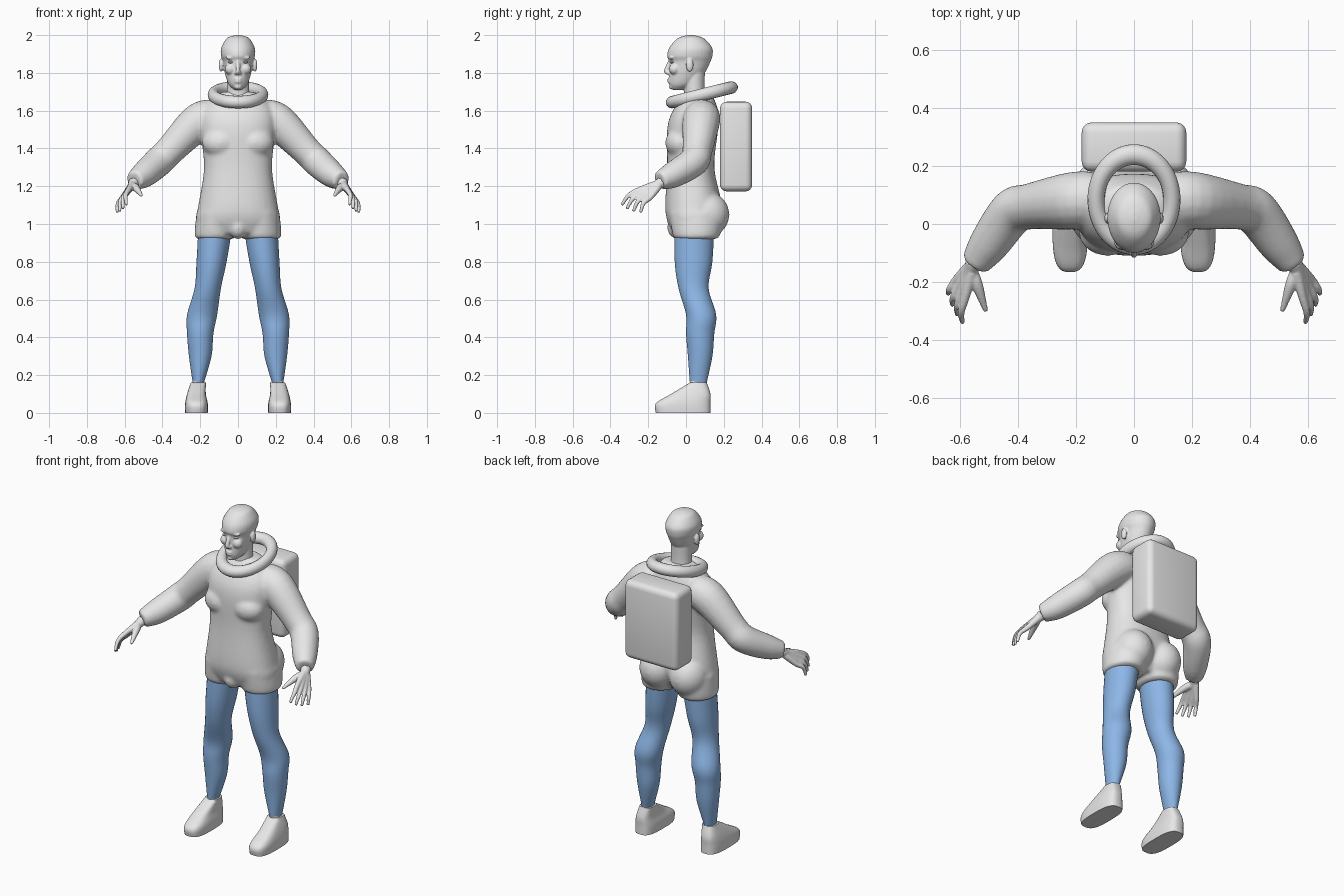
import bpy, bmesh, math
from mathutils import Vector, Matrix

if "Cube" in bpy.data.objects:
    bpy.data.objects.remove(bpy.data.objects["Cube"])


def material(name, red, green, blue):
    mat = bpy.data.materials.new(name)
    mat.use_nodes = True
    mat.diffuse_color = (red, green, blue, 1)
    shader = mat.node_tree.nodes["Principled BSDF"]
    shader.inputs["Base Color"].default_value = mat.diffuse_color
    return mat


GREY = material("light grey", .8, .8, .8)
BLUE = material("trouser blue", .3, .53, .9)
EYE = material("eye pale blue", .6, .7, .8)


def curve_rows(rows, steps=5):
    """Catmull-Rom interpolation through the key rows."""
    rows = [Vector(row) for row in rows]
    padded = [rows[0]] + rows + [rows[-1]]
    result = []
    for before, start, end, after in zip(padded, padded[1:], padded[2:], padded[3:]):
        leave, arrive = (end - before) / 2, (after - start) / 2
        for step in range(steps):
            t = step / steps
            blend = t * t * (3 - 2 * t)
            result.append(start.lerp(end, blend) + leave * t * (1 - t) ** 2 - arrive * t * t * (1 - t))
    return result + [rows[-1]]


def skin(bm, rings):
    """Bridge the rings and close both ends."""
    loops = [[bm.verts.new(point) for point in ring] for ring in rings]
    count = len(loops[0])
    faces = [bm.faces.new(loops[0]), bm.faces.new(loops[-1])]
    for low, high in zip(loops, loops[1:]):
        for i in range(count):
            j = (i + 1) % count
            faces.append(bm.faces.new((low[i], low[j], high[j], high[i])))
    bmesh.ops.recalc_face_normals(bm, faces=faces)


def rounded(value, power):
    return math.copysign(abs(value) ** (2 / power), value)


def loft(bm, rows, power=2, count=32):
    """Upright body: rows of (z, half width, front y, back y, optional x)."""
    rings = []
    for z, half, front, back, *offset in curve_rows(rows):
        x, y, depth = sum(offset), (front + back) / 2, (back - front) / 2
        angles = [math.tau * (i + .5) / count for i in range(count)]
        rings.append([(x + half * rounded(math.cos(a), power),
                       y + depth * rounded(math.sin(a), power), z) for a in angles])
    skin(bm, rings)


def tube(bm, rows, count=16):
    """Limb along a path: rows of (x, y, z, radius)."""
    rows = curve_rows(rows)
    rings = []
    for i, row in enumerate(rows):
        ahead, behind = rows[min(i + 1, len(rows) - 1)], rows[max(i - 1, 0)]
        tangent = (ahead - behind).xyz.normalized()
        side = tangent.cross(Vector((1, -1, 1))).normalized()
        angles = [math.tau * k / count for k in range(count)]
        rings.append([row.xyz + Matrix.Rotation(a, 3, tangent) @ side * row.w for a in angles])
    skin(bm, rings)


def blob(bm, centre, size):
    matrix = Matrix.Translation(centre) @ Matrix.Diagonal((*size, 1))
    bmesh.ops.create_uvsphere(bm, u_segments=24, v_segments=16, radius=1, matrix=matrix)


def mirror(bm, keep=True):
    geom = bm.verts[:] + bm.edges[:] + bm.faces[:]
    if keep:
        geom = bmesh.ops.duplicate(bm, geom=geom)["geom"]
    verts = [item for item in geom if isinstance(item, bmesh.types.BMVert)]
    faces = [item for item in geom if isinstance(item, bmesh.types.BMFace)]
    bmesh.ops.scale(bm, vec=(-1, 1, 1), verts=verts)
    bmesh.ops.reverse_faces(bm, faces=faces)


def finish(name, bm, mat, voxel=0, relax=3, angle=60):
    mesh = bpy.data.meshes.new(name)
    bm.to_mesh(mesh)
    mesh.materials.append(mat)
    part = bpy.data.objects.new(name, mesh)
    bpy.context.collection.objects.link(part)
    bpy.ops.object.select_all(action="DESELECT")
    part.select_set(True)
    bpy.context.view_layer.objects.active = part
    bpy.ops.object.shade_smooth_by_angle(angle=math.radians(angle))
    if voxel:  # fuse overlapping volumes into one skin
        fuse = part.modifiers.new("Fuse", "REMESH")
        fuse.mode, fuse.voxel_size, fuse.use_smooth_shade = "VOXEL", voxel, True
        smooth = part.modifiers.new("Relax", "SMOOTH")
        smooth.iterations = relax


def pair(name, bm, mat, **options):
    finish("left_" + name, bm, mat, **options)
    mirror(bm, keep=False)
    finish("right_" + name, bm, mat, **options)


# Suit: sleeve, leg cuff, seat and chest mirrored, then the trunk
suit = bmesh.new()
tube(suit, [(.12, .09, 1.57, .09), (.21, .08, 1.54, .1), (.36, .06, 1.39, .08),
            (.42, .04, 1.33, .08), (.5, -.07, 1.26, .07), (.55, -.14, 1.23, .05)])
loft(suit, [(.92, .09, -.05, .15, .12), (.94, .11, -.07, .18, .12), (1.06, .11, -.09, .2, .11)])
blob(suit, (.1, .11, 1.05), (.11, .12, .12))
blob(suit, (.09, -.03, 1.43), (.1, .08, .08))
mirror(suit)
loft(suit, [(.95, .17, -.07, .13), (1.02, .22, -.1, .17), (1.1, .21, -.11, .19),
            (1.3, .18, -.1, .15), (1.5, .2, -.1, .17), (1.6, .19, -.07, .17),
            (1.68, .12, -.01, .14), (1.7, .08, 0, .12)], power=2.3)
blob(suit, (0, -.04, .98), (.05, .06, .06))
finish("suit", suit, GREY, voxel=.01, relax=8)

# Trouser legs
leg = bmesh.new()
loft(leg, [(.16, .03, .02, .11, .21), (.3, .06, .01, .14, .2), (.42, .07, 0, .15, .2),
           (.52, .08, 0, .16, .19), (.66, .07, -.04, .12, .16), (.8, .08, -.06, .14, .14),
           (.98, .09, -.06, .15, .12)])
pair("trouser_leg", leg, BLUE)

# Ankles and shoes
ankle = bmesh.new()
loft(ankle, [(.1, .03, .02, .1, .21), (.18, .03, .02, .1, .21)])
pair("ankle", ankle, GREY)
shoe = bmesh.new()
loft(shoe, [(0, .06, -.16, .13, .22), (.05, .06, -.16, .13, .22),
            (.1, .05, -.08, .13, .22), (.16, .04, .02, .11, .21)], power=3)
pair("shoe", shoe, GREY, angle=35)

# Hands: wrist, palm and fingers fanned between little finger and index, then the thumb
hand = bmesh.new()
wrist = Vector((.55, -.13, 1.22))
tube(hand, [(*wrist, .03), (.57, -.18, 1.19, .02)])
for finger in range(4):
    share = finger / 3
    knuckle = Vector((.61, -.19, 1.14)).lerp(Vector((.58, -.25, 1.18)), share)
    tip = Vector((.64, -.24, 1.06)).lerp(Vector((.59, -.34, 1.1)), share)
    tip += (tip - knuckle) * .1 * math.sin(math.pi * share)
    bend = knuckle.lerp(tip, .5) + Vector((.01, -.01, .01))
    tube(hand, [(*wrist.lerp(knuckle, .3), .02), (*knuckle, .015), (*bend, .012), (*tip, .008)])
tube(hand, [(.56, -.16, 1.2, .02), (.54, -.21, 1.19, .02), (.51, -.3, 1.15, .008)])
pair("hand", hand, GREY, voxel=.005)

# Head: ear, cheek, brow and nostril mirrored, then skull, neck, nose, mouth and chin
head = bmesh.new()
blob(head, (.09, .02, 1.84), (.012, .02, .035))
blob(head, (.04, -.06, 1.82), (.03, .03, .03))
blob(head, (.035, -.075, 1.88), (.03, .015, .01))
blob(head, (.01, -.095, 1.8), (.01, .01, .01))
mirror(head)
loft(head, [(1.71, .02, -.07, -.02), (1.74, .05, -.09, .05), (1.8, .07, -.09, .1),
            (1.86, .08, -.09, .13), (1.89, .09, -.1, .14), (1.93, .09, -.09, .14),
            (1.97, .07, -.06, .11), (1.99, .05, -.03, .08), (2, .01, .01, .04)])
loft(head, [(1.63, .07, -.01, .12), (1.7, .06, -.01, .1), (1.8, .06, -.01, .1)])
tube(head, [(0, -.08, 1.87, .01), (0, -.105, 1.81, .012), (0, -.09, 1.8, .01)])
for height in (1.753, 1.766):
    blob(head, (0, -.088, height), (.022, .011, .006))
blob(head, (0, -.075, 1.725), (.02, .015, .012))
finish("head", head, GREY, voxel=.005)

eye = bmesh.new()
blob(eye, (.037, -.072, 1.857), (.015, .012, .007))
pair("eye", eye, EYE)

# Collar ring, tipped down towards the chest
bpy.ops.mesh.primitive_torus_add(major_segments=48, minor_segments=16, major_radius=.145,
                                 minor_radius=.033, location=(0, .084, 1.684),
                                 rotation=(math.radians(14), 0, 0))
collar = bpy.context.object
collar.name = "collar_ring"
collar.scale = (.9, 1.1, 1)
collar.data.materials.append(GREY)
bpy.ops.object.shade_smooth_by_angle()

# Backpack
pack = bmesh.new()
box = Matrix.Translation((0, .265, 1.41)) @ Matrix.Diagonal((.36, .17, .475, 1))
bmesh.ops.create_cube(pack, size=1, matrix=box)
bmesh.ops.bevel(pack, geom=pack.edges[:], offset=.035, segments=4, profile=.5, affect="EDGES")
finish("backpack", pack, GREY)
